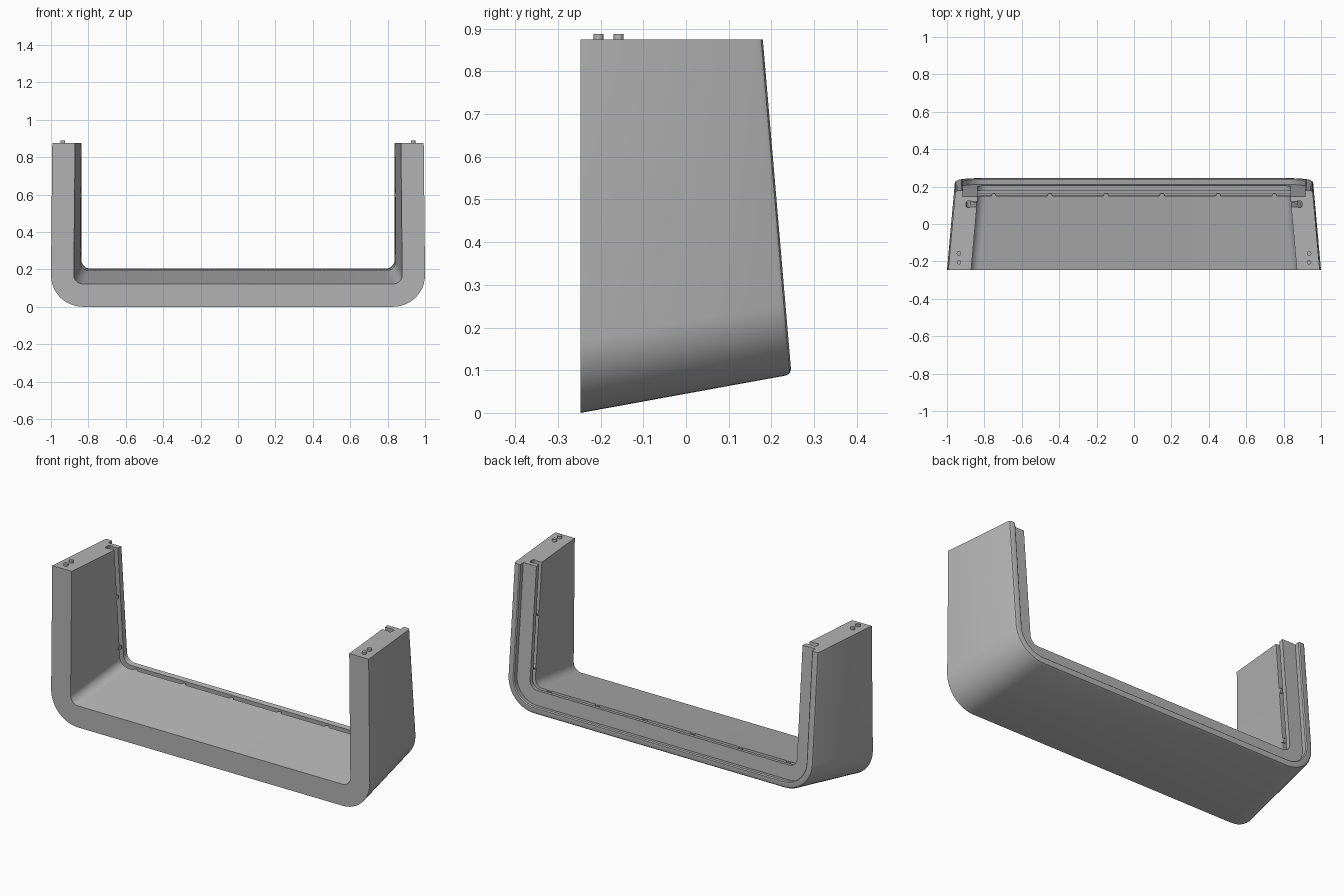
import bpy, bmesh, math
from mathutils import Vector

cube = bpy.data.objects.get("Cube")
if cube:
    bpy.data.objects.remove(cube, do_unlink=True)

FRONT, BACK, TOP = -0.247, 0.247, 0.875
RADIUS, WALL = 0.17, 0.122
SIDE_TAPER, FLOOR_SLOPE, BACK_LEAN = 0.09, 0.182, 0.0854

grey = bpy.data.materials.new("grey_plastic")
grey.use_nodes = True
colour = (0.45, 0.45, 0.45, 1)
grey.diffuse_color = colour
grey.node_tree.nodes["Principled BSDF"].inputs["Base Color"].default_value = colour


def finish(bm, name):
    """Turn a bmesh into a named, shaded object."""
    bmesh.ops.recalc_face_normals(bm, faces=bm.faces)
    mesh = bpy.data.meshes.new(name)
    bm.to_mesh(mesh)
    bm.free()
    mesh.materials.append(grey)
    obj = bpy.data.objects.new(name, mesh)
    bpy.context.collection.objects.link(obj)
    bpy.ops.object.select_all(action="DESELECT")
    obj.select_set(True)
    bpy.context.view_layer.objects.active = obj
    bpy.ops.object.shade_smooth_by_angle(angle=math.radians(30))
    return obj


def place(x, z, t):
    """Shift a front-plane point back to depth t from the leaning back plane."""
    y, height = FRONT, z
    if t is not None:
        for _ in range(8):
            height = TOP if z == TOP else z + FLOOR_SLOPE * (y - FRONT)
            y = BACK - BACK_LEAN * (height - 0.09) - t
    narrow = SIDE_TAPER * (y - FRONT)
    return Vector((x - math.copysign(narrow, x), y, height))


def u_path(inset):
    """U-shaped outline at a given inset from the outer surface."""
    r = RADIUS - inset
    half = [(0.993 - inset, TOP)]
    for i in range(13):
        a = math.radians(90 * i / 12)
        half.append((1 - RADIUS + r * math.cos(a), RADIUS - r * math.sin(a)))
    return half + [(-x, z) for x, z in reversed(half)]


# Wall cross-section: (inset from outside, distance from back); None is the front
section = [
    (0, None), (0, 0.012), (0.004, 0.004), (0.012, 0),
    (0.034, 0), (0.04, 0.005), (0.04, 0.032), (WALL, 0.032),
    # keyhole channel along the inner face
    (WALL, 0.06), (0.09, 0.06), (0.083, 0.056), (0.07, 0.056), (0.063, 0.065),
    (0.063, 0.083), (0.07, 0.092), (0.083, 0.092), (0.09, 0.088),
    (WALL, 0.088), (WALL, None),
]

# U-shaped frame swept from the section
bm = bmesh.new()
rows = [[bm.verts.new(place(x, z, t)) for x, z in u_path(u)] for u, t in section]
for a, b in zip(rows, rows[1:] + rows[:1]):
    for i in range(len(a) - 1):
        bm.faces.new((a[i], a[i + 1], b[i + 1], b[i]))
for end in (0, -1):
    bm.faces.new([row[end] for row in rows])
finish(bm, "frame")


def pin(name, centre, axis, radius, depth):
    bm = bmesh.new()
    bmesh.ops.create_cone(bm, cap_ends=True, segments=20,
                          radius1=radius, radius2=radius, depth=depth)
    turn = Vector((0, 0, 1)).rotation_difference(Vector(axis))
    bmesh.ops.rotate(bm, verts=bm.verts, matrix=turn.to_matrix())
    bmesh.ops.translate(bm, verts=bm.verts, vec=centre)
    finish(bm, name)


# Locating pegs on the post tops
for side, label in ((1, "left"), (-1, "right")):
    for y in (-0.205, -0.158):
        pin(label + "_peg", (side * 0.936, y, TOP + 0.003), (0, 0, 1), 0.012, 0.02)
    # Bosses inside the channel on the posts
    for z in (0.31, 0.61):
        p = place(side * (0.995 - WALL + 0.009), z - 0.08, 0.086)
        pin(label + "_post_boss", p, (-side, -SIDE_TAPER, 0), 0.013, 0.016)
    # Bosses inside the channel on the rail
    for x in (0.15, 0.45, 0.75):
        p = place(side * x, WALL - 0.009, 0.086)
        p.x = side * x
        pin(label + "_rail_boss", p, (0, -FLOOR_SLOPE, 1), 0.013, 0.016)
